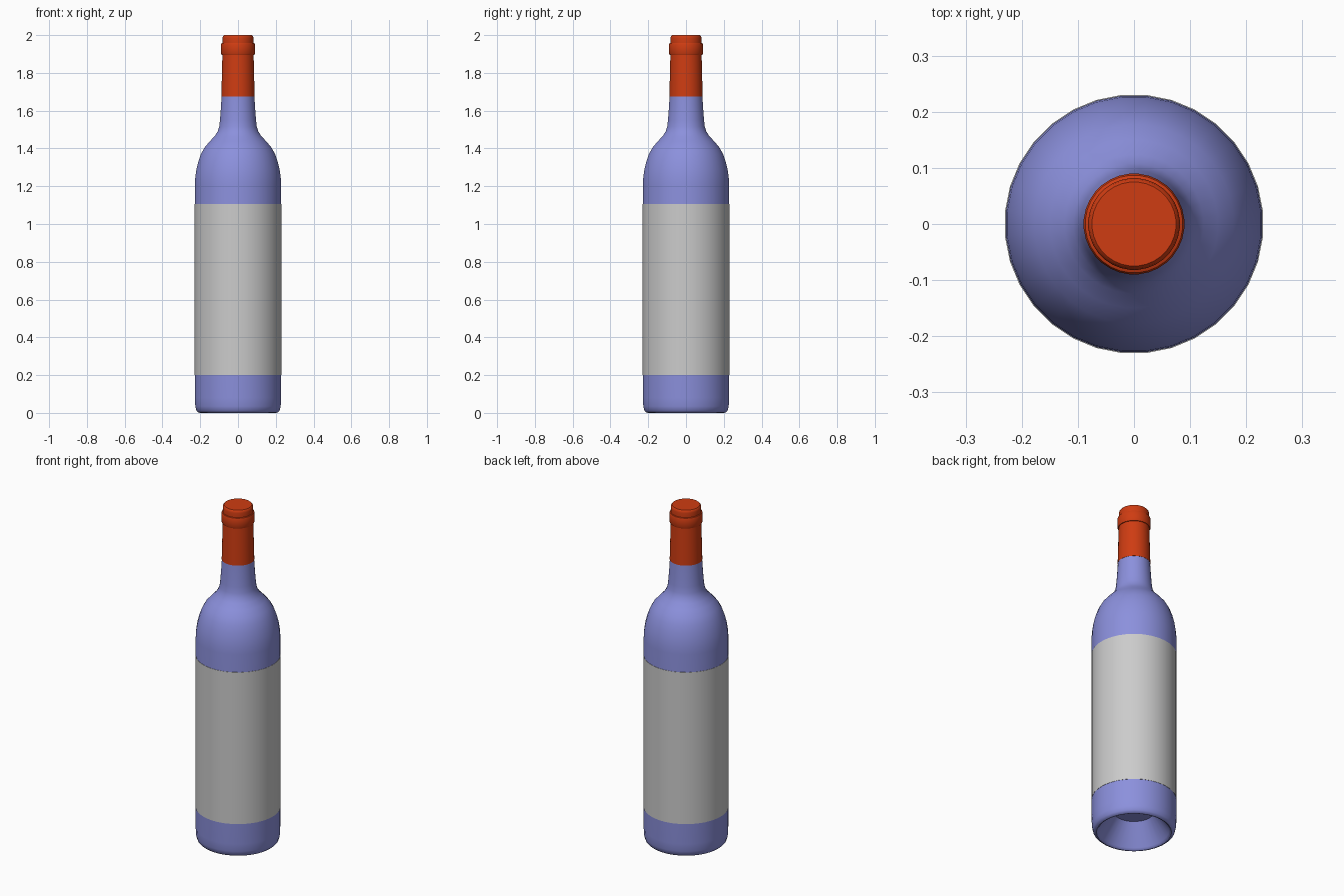
import bpy
import bmesh
from math import cos, sin, pi, radians

cube = bpy.data.objects.get("Cube")
if cube:
    bpy.data.objects.remove(cube, do_unlink=True)

SIDES = 32


def make_material(name, rgb):
    mat = bpy.data.materials.new(name)
    mat.use_nodes = True
    mat.diffuse_color = (*rgb, 1)
    mat.node_tree.nodes["Principled BSDF"].inputs["Base Color"].default_value = (*rgb, 1)
    return mat


def lathe(name, profile, mat, closed_loop=False):
    """Revolve (radius, height) points, listed bottom to top on the outside."""
    bm = bmesh.new()
    rings = []
    for r, z in profile:
        angles = [2 * pi * (i + 0.5) / SIDES for i in range(SIDES)]
        rings.append([bm.verts.new((r * cos(a), r * sin(a), z)) for a in angles])
    pairs = list(zip(rings, rings[1:]))
    if closed_loop:
        pairs.append((rings[-1], rings[0]))
    else:
        bm.faces.new(rings[0][::-1])
        bm.faces.new(rings[-1])
    for low, high in pairs:
        for i in range(SIDES):
            j = (i + 1) % SIDES
            bm.faces.new((low[i], low[j], high[j], high[i]))
    bmesh.ops.recalc_face_normals(bm, faces=bm.faces)
    mesh = bpy.data.meshes.new(name)
    bm.to_mesh(mesh)
    bm.free()
    mesh.materials.append(mat)
    obj = bpy.data.objects.new(name, mesh)
    bpy.context.collection.objects.link(obj)
    bpy.ops.object.select_all(action="DESELECT")
    obj.select_set(True)
    bpy.context.view_layer.objects.active = obj
    bpy.ops.object.shade_smooth_by_angle(angle=radians(35))
    return obj


glass = make_material("blue glass", (0.26, 0.28, 0.72))
paper = make_material("grey label paper", (0.6, 0.6, 0.6))
foil = make_material("red foil", (0.62, 0.045, 0.006))

# Glass body: hollow punt, rounded foot, straight wall, shoulder and neck
R = 0.2295
lathe("bottle_glass", [
    (0.11, 0.13), (0.19, 0.012), (0.196, 0.003), (0.203, 0), (0.212, 0.003),
    (0.221, 0.012), (0.227, 0.035), (R, 0.08), (R, 1.21),
    (0.227, 1.25), (0.221, 1.29), (0.211, 1.33), (0.197, 1.37), (0.178, 1.405),
    (0.15, 1.438), (0.124, 1.465), (0.108, 1.49), (0.1, 1.515), (0.096, 1.55),
    (0.092, 1.6), (0.087, 1.68), (0.078, 1.9)], glass)

# Label wrapped right around the body
lathe("label", [(R, 0.2), (R + 0.0015, 0.2), (R + 0.0015, 1.105), (R, 1.105)],
      paper, closed_loop=True)

# Foil capsule over the neck, with its collar and rounded cap
lathe("foil_capsule", [
    (0.085, 1.675), (0.0885, 1.675), (0.083, 1.896), (0.087, 1.896),
    (0.09, 1.902), (0.09, 1.95), (0.087, 1.957), (0.082, 1.959),
    (0.082, 1.985), (0.08, 1.995), (0.075, 2)], foil)
